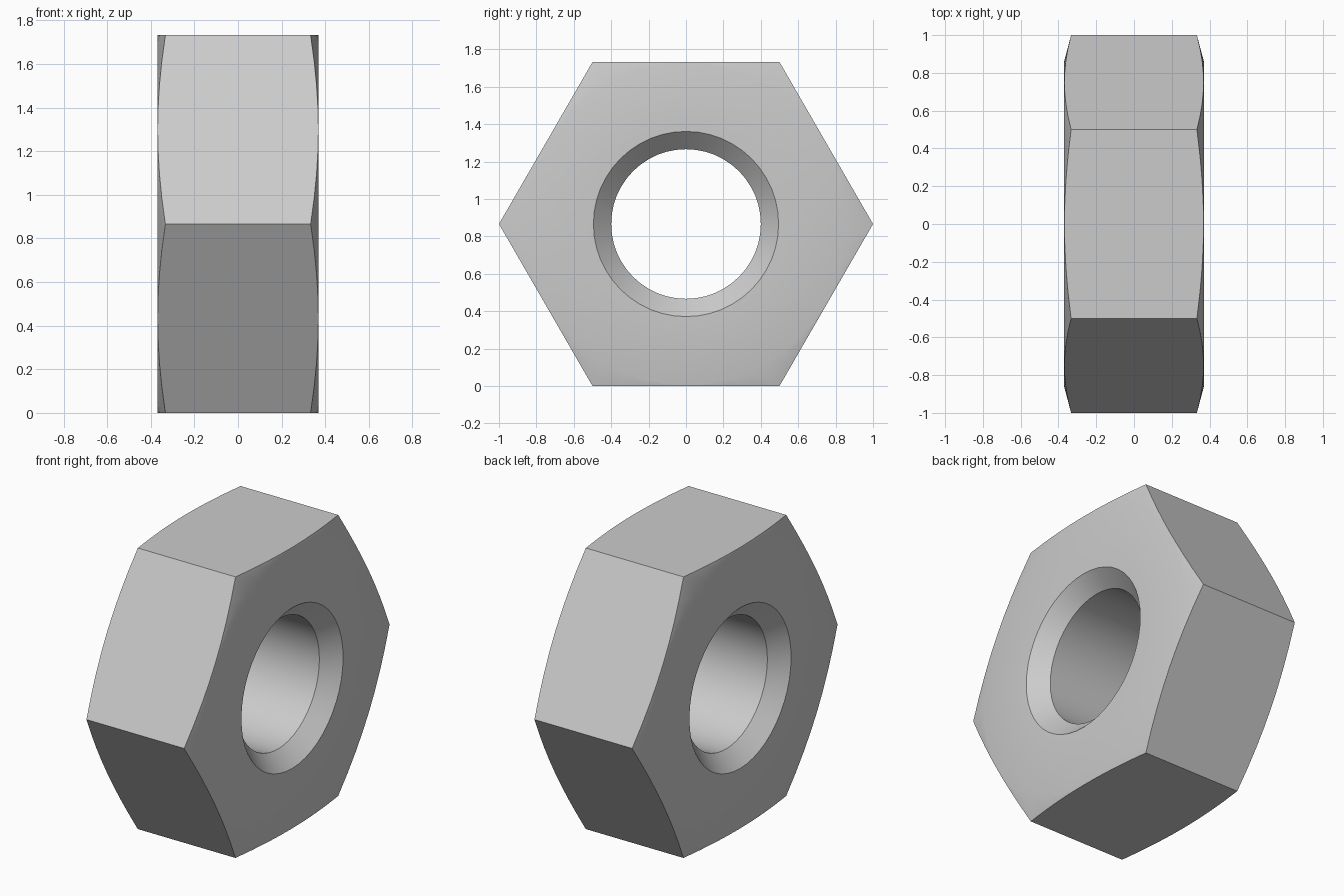
import bpy, bmesh
from math import sin, cos, pi, radians, sqrt

cube = bpy.data.objects.get("Cube")
if cube:
    bpy.data.objects.remove(cube)

SEGMENTS = 48
APOTHEM = sqrt(3) / 2
HALF = 0.37            # half thickness along x
BORE, SINK = 0.4, 0.495
FACE = 0.86            # radius of the flat end face


def hex_radius(a):
    return APOTHEM / cos(a % (pi / 3) - pi / 6)


def profile(a):
    """Closed section of the nut at angle a: (x, radius) pairs."""
    r = hex_radius(a)
    edge = HALF - (r - FACE) * 0.264
    half = [(HALF - (SINK - BORE), BORE), (HALF, SINK), (HALF, FACE), (edge, r)]
    return half + [(-x, rad) for x, rad in reversed(half)]


# Sweep the changing section around the x axis
bm = bmesh.new()
rings = []
for i in range(SEGMENTS):
    a = 2 * pi * i / SEGMENTS
    rings.append([bm.verts.new((x, r * cos(a), APOTHEM + r * sin(a)))
                  for x, r in profile(a)])
for i, ring in enumerate(rings):
    after = rings[(i + 1) % SEGMENTS]
    for j in range(len(ring)):
        k = (j + 1) % len(ring)
        bm.faces.new((ring[j], ring[k], after[k], after[j]))
bmesh.ops.recalc_face_normals(bm, faces=bm.faces)

mesh = bpy.data.meshes.new("hex_nut")
bm.to_mesh(mesh)
bm.free()
nut = bpy.data.objects.new("hex_nut", mesh)
bpy.context.collection.objects.link(nut)

# Plain grey metal
steel = bpy.data.materials.new("grey_steel")
steel.use_nodes = True
colour = (0.6, 0.6, 0.6, 1)
steel.diffuse_color = colour
steel.node_tree.nodes["Principled BSDF"].inputs["Base Color"].default_value = colour
mesh.materials.append(steel)

# Smooth bore and chamfer, sharp hexagon edges
bpy.ops.object.select_all(action='DESELECT')
nut.select_set(True)
bpy.context.view_layer.objects.active = nut
bpy.ops.object.shade_smooth_by_angle(angle=radians(30))
